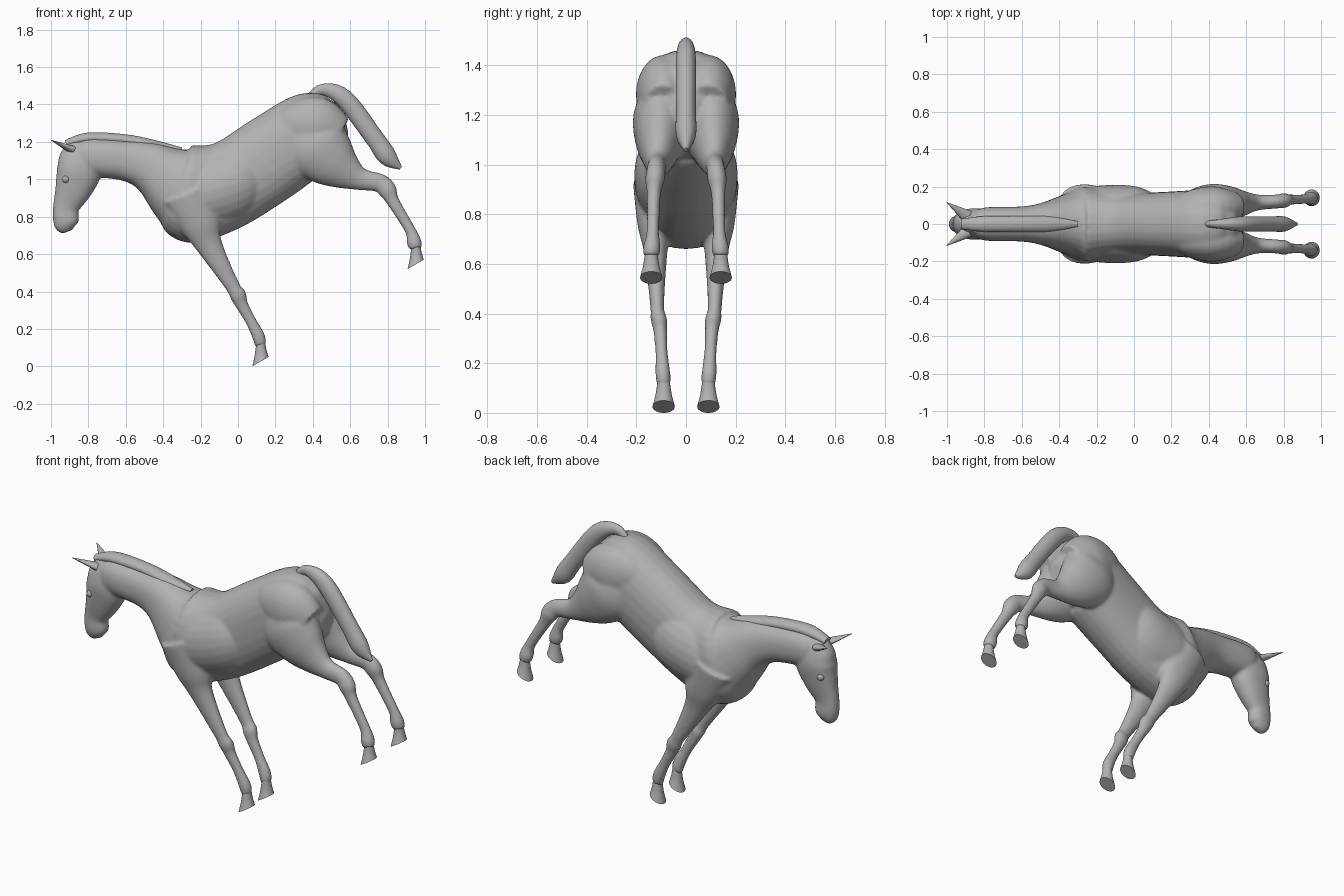
import bpy, bmesh, math
from mathutils import Matrix, Vector

cube = bpy.data.objects.get("Cube")
if cube:
    bpy.data.objects.remove(cube, do_unlink=True)

colour = (0.45, 0.45, 0.45, 1)
grey = bpy.data.materials.new("soft grey")
grey.use_nodes = True
grey.diffuse_color = colour
grey.node_tree.nodes["Principled BSDF"].inputs["Base Color"].default_value = colour

UP = Vector((0, 0, 1))
SOLE = Vector((math.cos(math.pi / 6), 0, math.sin(math.pi / 6)))
STEPS, SIDES = 5, 28


def blend(values, t):
    """Catmull-Rom value at t from start to end of evenly spaced values."""
    last = len(values) - 1
    i = min(int(t * last), last - 1)
    f = t * last - i
    a, b, c, d = (values[min(max(i + k, 0), last)] for k in (-1, 0, 1, 2))
    return (b + (c - a) * (f / 2) + (a * 2 - b * 5 + c * 4 - d) * (f * f / 2)
            + (b * 3 - a - c * 3 + d) * (f ** 3 / 2))


def skin(bm, rings):
    for ring, following in zip(rings, rings[1:]):
        for k in range(SIDES):
            j = (k + 1) % SIDES
            bm.faces.new((ring[k], ring[j], following[j], following[k]))
    bm.faces.new(rings[0])
    bm.faces.new(rings[-1])


def squared(value, power):
    return math.copysign(abs(value) ** (2 / power), value)


def loft(bm, points, width=(1, 1), y=(0, 0), toward=UP, pull=0, power=2):
    """Oval rings along a path of (x, z, radius); width and y are blended from
    start to end, pull turns the rings from square-on toward a fixed direction."""
    knots = [Vector(p) for p in points]
    last = (len(knots) - 1) * STEPS
    path = [blend(knots, i / last) for i in range(last + 1)]
    rings = []
    for i, (x, z, radius) in enumerate(path):
        run = path[min(i + 1, last)] - path[max(i - 1, 0)]
        depth = Vector((run.y, 0, -run.x)).normalized().lerp(toward, pull).normalized()
        side = Vector((0, blend(width, i / last), 0))
        centre = Vector((x, blend(y, i / last), z))
        angles = [math.tau * k / SIDES for k in range(SIDES)]
        rings.append([bm.verts.new(centre + (depth * squared(math.cos(a), power)
                                             + side * squared(math.sin(a), power)) * radius)
                      for a in angles])
    skin(bm, rings)


def finish(bm, name):
    bmesh.ops.recalc_face_normals(bm, faces=bm.faces)
    mesh = bpy.data.meshes.new(name)
    bm.to_mesh(mesh)
    bm.free()
    mesh.materials.append(grey)
    part = bpy.data.objects.new(name, mesh)
    bpy.context.collection.objects.link(part)
    bpy.ops.object.select_all(action='DESELECT')
    part.select_set(True)
    bpy.context.view_layer.objects.active = part
    bpy.ops.object.shade_smooth_by_angle(angle=math.radians(50))
    return part


# Centre lines with radii: rump to poll, ribs, head, haunch, limbs
trunk = [(.58, 1.19, .06), (.53, 1.21, .15), (.47, 1.23, .2), (.37, 1.23, .23),
         (.16, 1.1, .24), (-.07, .96, .24), (-.26, .92, .26), (-.36, .97, .2),
         (-.48, 1.06, .14), (-.6, 1.1, .11), (-.8, 1.12, .1), (-.87, 1.13, .06)]
ribs = [(.2, 1.06, .1), (.05, 1, .2), (-.1, .95, .22), (-.25, .92, .2), (-.36, .95, .1)]
head = [(-.87, 1.2, .05), (-.86, 1.13, .1), (-.85, 1.05, .12), (-.88, .95, .1),
        (-.92, .85, .07), (-.92, .79, .07), (-.92, .75, .06), (-.91, .72, .03)]
haunch = [(.2, 1.25, .06), (.3, 1.28, .13), (.42, 1.28, .16), (.53, 1.22, .12)]
front_leg = [(-.27, .93, .14), (-.2, .76, .11), (-.15, .64, .07), (-.03, .43, .04),
             (0, .38, .045), (.02, .33, .035), (.07, .24, .03), (.11, .16, .035),
             (.12, .11, .03)]
hind_leg = [(.37, 1.26, .15), (.42, 1.18, .18), (.5, 1.1, .15), (.58, 1.04, .1),
            (.66, 1, .06), (.76, .98, .05), (.8, .94, .05), (.83, .88, .035),
            (.92, .73, .03), (.94, .67, .04), (.95, .63, .035)]
limbs = {"front": (front_leg, .13, .09), "hind": (hind_leg, .1, .14)}

# Body with all limbs blended into one skin
bm = bmesh.new()
loft(bm, trunk, width=(.8, .85, .7, .8, .85, .9), pull=.5, power=2.3)
loft(bm, ribs, width=(.95, .95), pull=.5)
loft(bm, head, width=(.7, .7), power=2.3)
for side in (1, -1):
    loft(bm, haunch, width=(.7, .7), y=(side * .09, side * .09))
    for points, top, foot in limbs.values():
        loft(bm, points, width=(.6, .9), y=(side * top, side * foot))
body = finish(bm, "body")
remesh = body.modifiers.new("blend", 'REMESH')
remesh.mode = 'VOXEL'
remesh.voxel_size = .009
remesh.use_smooth_shade = True
soften = body.modifiers.new("soften", 'SMOOTH')
soften.iterations = 9

# Hooves with slanted flat soles, hung from the end of each leg
for label, side in (("left", -1), ("right", 1)):
    for name, (points, top, foot) in limbs.items():
        x, z, radius = points[-1]
        bm = bmesh.new()
        loft(bm, [(x, z + .03, .025), (x, z, .03), (x, z - .04, .037), (x, z - .085, .05)],
             width=(.9, .9), y=(side * foot, side * foot), toward=SOLE, pull=1)
        finish(bm, f"{name}_hoof_{label}")

# Tail arching away from the rump, ending in a point
bm = bmesh.new()
loft(bm, [(.38, 1.43, .02), (.45, 1.48, .03), (.57, 1.43, .05), (.73, 1.22, .05),
          (.8, 1.12, .05), (.87, 1.06, .01)], width=(.8, .8))
finish(bm, "tail")

# Mane lying along the crest
bm = bmesh.new()
loft(bm, [(-.92, 1.19, .02), (-.8, 1.22, .03), (-.6, 1.21, .03), (-.45, 1.18, .03),
          (-.3, 1.16, .01)], width=(1.4, 1.4))
finish(bm, "mane")

# Flattened pointed ears, and eyes
for label, side in (("left", -1), ("right", 1)):
    base, tip = Vector((-.89, side * .04, 1.16)), Vector((-1, side * .115, 1.21))
    turn = (tip - base).to_track_quat('Z', 'Y').to_matrix().to_4x4()
    place = Matrix.Translation((base + tip) / 2) @ turn @ Matrix.Diagonal((1, .6, 1, 1))
    bm = bmesh.new()
    bmesh.ops.create_cone(bm, cap_ends=True, segments=12, radius1=.035, radius2=.002,
                          depth=(tip - base).length, matrix=place)
    finish(bm, "ear_" + label)

    bm = bmesh.new()
    bmesh.ops.create_uvsphere(bm, u_segments=16, v_segments=10, radius=.02,
                              matrix=Matrix.Translation((-.92, side * .06, 1)))
    finish(bm, "eye_" + label)
